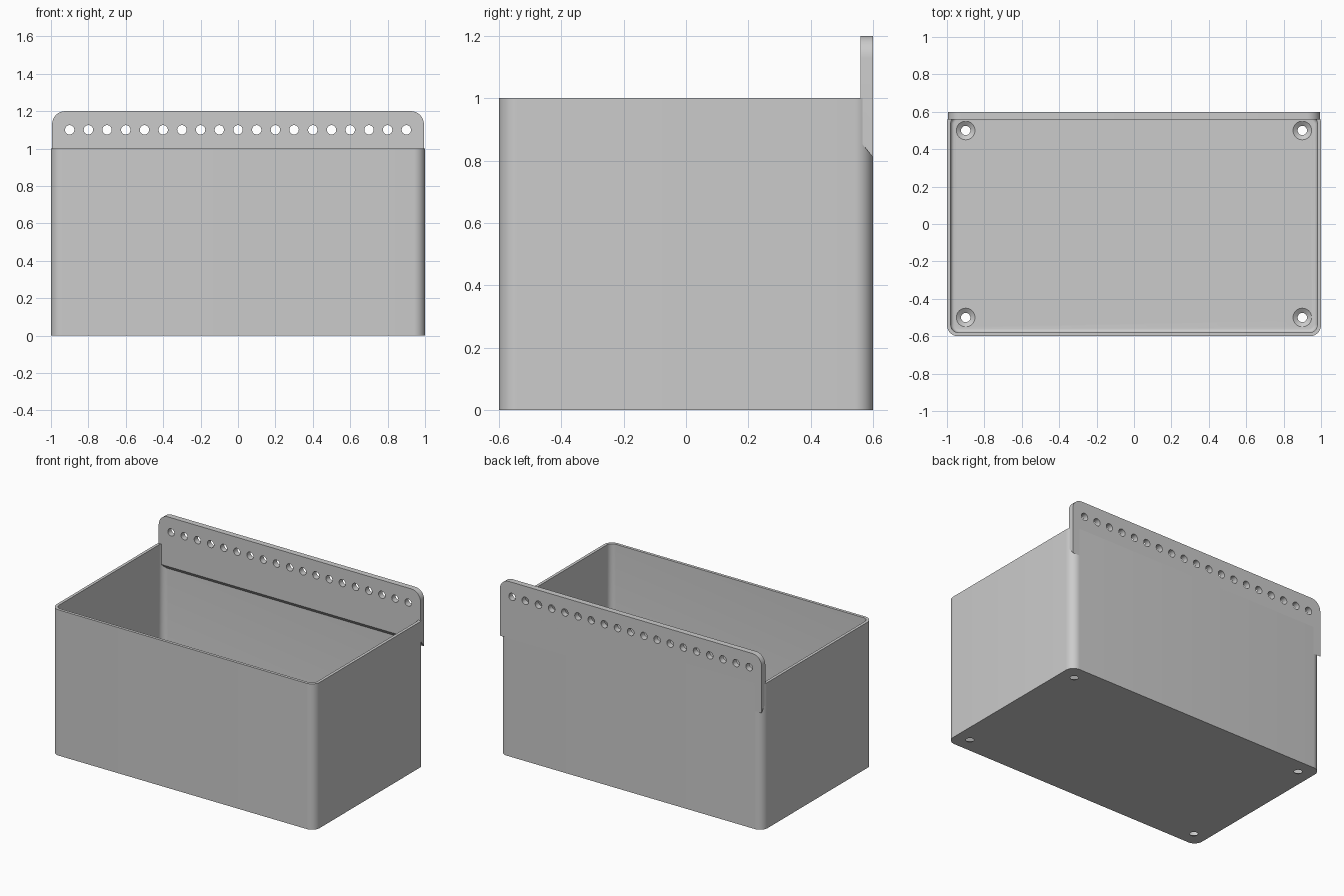
import bpy, bmesh, math
from mathutils import Matrix

cube = bpy.data.objects.get("Cube")
if cube:
    bpy.data.objects.remove(cube)

grey = bpy.data.materials.new("grey plastic")
grey.use_nodes = True
colour = (0.6, 0.6, 0.6, 1)
grey.diffuse_color = colour
grey.node_tree.nodes["Principled BSDF"].inputs["Base Color"].default_value = colour

WALL, RADIUS = 0.02, 0.06


def make(name, bm):
    bmesh.ops.recalc_face_normals(bm, faces=bm.faces)
    mesh = bpy.data.meshes.new(name)
    bm.to_mesh(mesh)
    bm.free()
    obj = bpy.data.objects.new(name, mesh)
    bpy.context.collection.objects.link(obj)
    mesh.materials.append(grey)
    return obj


def rounded_ring(bm, half_x, half_y, radius, z, steps=10):
    ring = []
    for q, (sx, sy) in enumerate([(1, 1), (-1, 1), (-1, -1), (1, -1)]):
        for i in range(steps + 1):
            a = math.pi / 2 * (q + i / steps)
            ring.append(bm.verts.new((sx * (half_x - radius) + radius * math.cos(a),
                                      sy * (half_y - radius) + radius * math.sin(a), z)))
    return ring


def bridge(bm, a, b):
    for i in range(len(a)):
        j = (i + 1) % len(a)
        bm.faces.new((a[i], a[j], b[j], b[i]))


def cut(obj, bm):
    cutter = make("cutter", bm)
    cutter.hide_render = True
    mod = obj.modifiers.new("holes", 'BOOLEAN')
    mod.operation, mod.solver, mod.object = 'DIFFERENCE', 'EXACT', cutter
    bpy.context.view_layer.objects.active = obj
    bpy.ops.object.modifier_apply(modifier=mod.name)
    bpy.data.objects.remove(cutter)


def smooth(obj):
    bpy.ops.object.select_all(action='DESELECT')
    obj.select_set(True)
    bpy.context.view_layer.objects.active = obj
    bpy.ops.object.shade_smooth_by_angle(angle=math.radians(30))


# Open box: outer shell, rim, inner wall and a fillet around the floor
bm = bmesh.new()
rings = [rounded_ring(bm, 1, 0.6, RADIUS, 0),
         rounded_ring(bm, 1, 0.6, RADIUS, 1),
         rounded_ring(bm, 1 - WALL, 0.6 - WALL, RADIUS - WALL, 1)]
for i in range(6):
    a = math.pi / 2 * i / 5
    inset = WALL + 0.02 * (1 - math.cos(a))
    rings.append(rounded_ring(bm, 1 - inset, 0.6 - inset, RADIUS - inset + 0.005,
                              WALL + 0.02 * (1 - math.sin(a))))
for a, b in zip(rings, rings[1:]):
    bridge(bm, a, b)
bm.faces.new(rings[0])
bm.faces.new(rings[-1])
box = make("box", bm)

# Countersunk screw holes in the floor
bm = bmesh.new()
for x in (-0.9, 0.9):
    for y in (-0.5, 0.5):
        loops = []
        for r, z in [(0.025, -0.1), (0.025, 0.002), (0.05, WALL), (0.05, 0.1)]:
            loops.append(bmesh.ops.create_circle(
                bm, segments=32, radius=r, matrix=Matrix.Translation((x, y, z)))["verts"])
        for a, b in zip(loops, loops[1:]):
            bridge(bm, a, b)
        bm.faces.new(loops[0])
        bm.faces.new(loops[-1])
cut(box, bm)
smooth(box)

# Hanging strip along the back, with rounded top corners and a sloped underside
bm = bmesh.new()
outline = [(-0.994, 0), (0.994, 0)]
for side, start in ((1, 0), (-1, math.pi / 2)):
    for i in range(9):
        a = start + math.pi / 2 * i / 8
        outline.append((side * 0.924 + 0.07 * math.cos(a), 1.13 + 0.07 * math.sin(a)))
front = [bm.verts.new((x, 0.56, z or 0.86)) for x, z in outline]
back = [bm.verts.new((x, 0.6, z or 0.81)) for x, z in outline]
bridge(bm, front, back)
bm.faces.new(front)
bm.faces.new(back)
strip = make("hanging_strip", bm)

# Row of holes through the strip
bm = bmesh.new()
for i in range(19):
    place = Matrix.Translation((-0.9 + 0.1 * i, 0.58, 1.1)) @ Matrix.Rotation(math.pi / 2, 4, 'X')
    bmesh.ops.create_cone(bm, cap_ends=True, segments=32, radius1=0.025, radius2=0.025,
                          depth=0.2, matrix=place)
cut(strip, bm)
smooth(strip)
